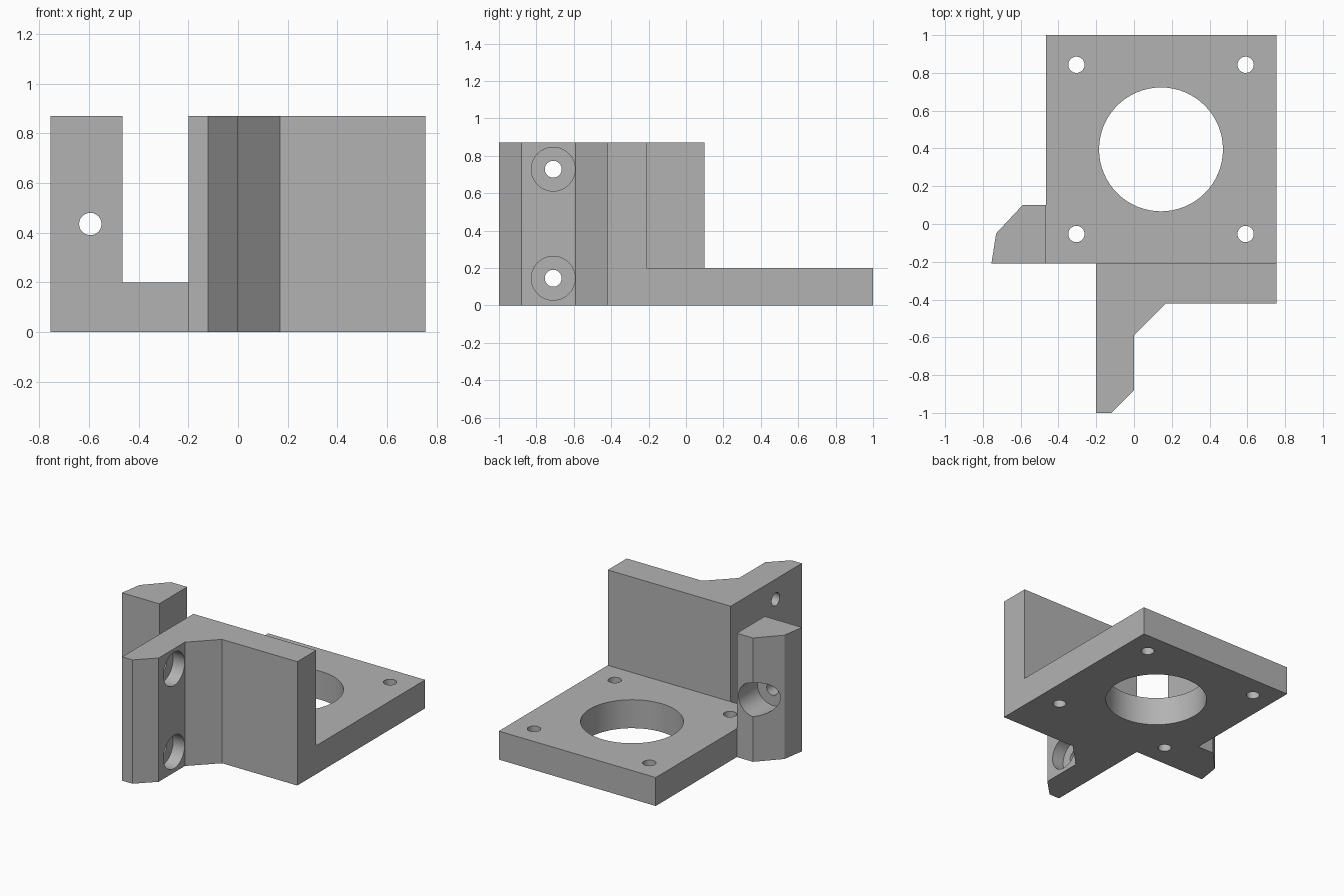
import bpy
import bmesh
from mathutils import Vector

cube = bpy.data.objects.get("Cube")
if cube:
    bpy.data.objects.remove(cube)

HEIGHT, PLATE = 0.87, 0.2
LEFT, RIGHT = -0.465, 0.755      # plate sides
BACK, FACE, FRONT = 1.0, -0.21, -0.42

grey = bpy.data.materials.new("Plain grey")
grey.use_nodes = True
grey.diffuse_color = (0.45, 0.45, 0.45, 1)
grey.node_tree.nodes["Principled BSDF"].inputs["Base Color"].default_value = grey.diffuse_color


def make_object(name, bm):
    bmesh.ops.recalc_face_normals(bm, faces=bm.faces[:])
    mesh = bpy.data.meshes.new(name)
    bm.to_mesh(mesh)
    bm.free()
    mesh.materials.append(grey)
    obj = bpy.data.objects.new(name, mesh)
    bpy.context.collection.objects.link(obj)
    return obj


def prism(name, outline, height):
    """Extrude a floor outline straight up."""
    bm = bmesh.new()
    base = bm.faces.new([bm.verts.new((x, y, 0)) for x, y in outline])
    top = bmesh.ops.extrude_face_region(bm, geom=[base])["geom"]
    verts = [v for v in top if isinstance(v, bmesh.types.BMVert)]
    bmesh.ops.translate(bm, verts=verts, vec=(0, 0, height))
    return make_object(name, bm)


def rod(name, start, end, radius):
    """Cylinder between two points, used as a drill."""
    start, end = Vector(start), Vector(end)
    axis = end - start
    bm = bmesh.new()
    bmesh.ops.create_cone(bm, cap_ends=True, segments=64, radius1=radius,
                          radius2=radius, depth=axis.length)
    bmesh.ops.transform(bm, verts=bm.verts[:],
                        matrix=axis.to_track_quat("Z", "Y").to_matrix().to_4x4())
    bmesh.ops.translate(bm, verts=bm.verts[:], vec=(start + end) / 2)
    obj = make_object(name, bm)
    obj.hide_render = True
    return obj


def combine(target, others, operation):
    """Apply booleans, then discard the helper objects."""
    for other in others:
        mod = target.modifiers.new(operation.title(), "BOOLEAN")
        mod.operation, mod.solver, mod.object = operation, "EXACT", other
    graph = bpy.context.evaluated_depsgraph_get()
    mesh = bpy.data.meshes.new_from_object(target.evaluated_get(graph))
    target.modifiers.clear()
    target.data = mesh
    for other in others:
        bpy.data.objects.remove(other)


# Flat motor plate
plate = prism("mounting_plate", [(LEFT, FACE), (RIGHT, FACE), (RIGHT, BACK), (LEFT, BACK)], PLATE)

# Tall wall with its forward flange
flange = prism("wall_and_flange", [
    (-0.2, FACE), (-0.2, -1), (-0.12, -1), (0, -0.88), (0, -0.59),
    (0.17, FRONT), (RIGHT, FRONT), (RIGHT, FACE)], HEIGHT)

# Chamfered side post
post = prism("side_post", [
    (-0.755, FACE), (LEFT, FACE), (LEFT, 0.1), (-0.59, 0.1), (-0.73, -0.05)], HEIGHT)

# Large centre opening and four corner holes in the plate
cx, cy, pitch = 0.143, 0.395, 0.448
drills = [rod("centre_drill", (cx, cy, -0.1), (cx, cy, 0.4), 0.328)]
for sx in (-1, 1):
    for sy in (-1, 1):
        x, y = cx + sx * pitch, cy + sy * pitch
        drills.append(rod("corner_drill", (x, y, -0.1), (x, y, 0.4), 0.043))
combine(plate, drills, "DIFFERENCE")

# Two counterbored screw holes through the flange
drills = []
for z in (0.145, 0.728):
    drills.append(rod("flange_drill", (-0.3, -0.71, z), (0.1, -0.71, z), 0.045))
    drills.append(rod("flange_bore", (-0.09, -0.71, z), (0.1, -0.71, z), 0.117))
combine(flange, drills, "DIFFERENCE")

# One counterbored screw hole through the post
combine(post, [rod("post_drill", (-0.595, -0.3, HEIGHT / 2), (-0.595, 0.3, HEIGHT / 2), 0.045),
               rod("post_bore", (-0.595, -0.11, HEIGHT / 2), (-0.595, 0.3, HEIGHT / 2), 0.117)],
        "DIFFERENCE")

# Fuse into one seamless bracket
combine(plate, [flange, post], "UNION")
plate.name = "mounting_bracket"
bpy.ops.object.select_all(action="DESELECT")
plate.select_set(True)
bpy.context.view_layer.objects.active = plate
bpy.ops.object.shade_smooth_by_angle()
